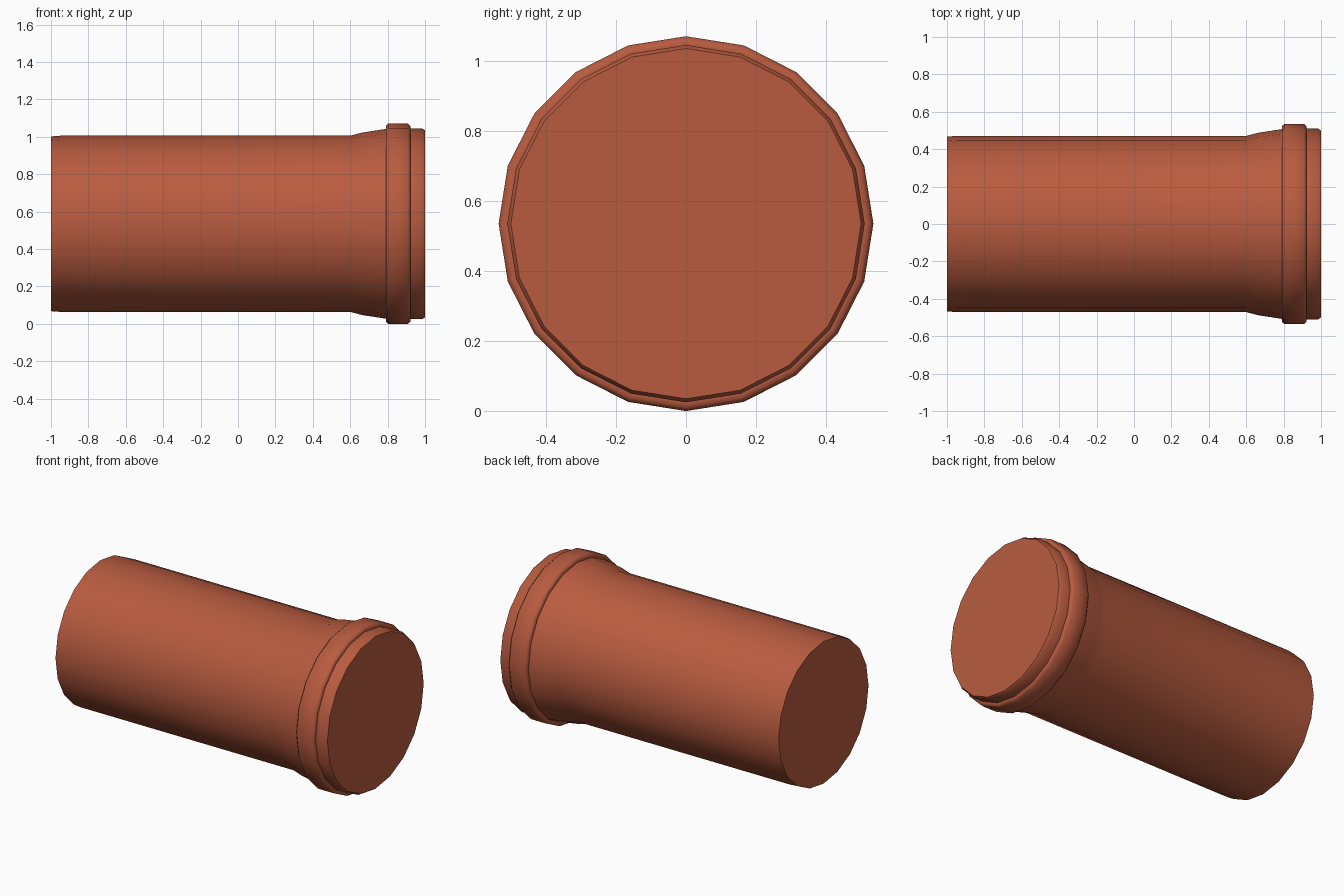
import bpy, bmesh, math

if "Cube" in bpy.data.objects:
    bpy.data.objects.remove(bpy.data.objects["Cube"])

SIDES = 20
AXIS_Z = 0.535

# Pipe outline as (x, radius): spigot end, barrel, flared socket, seal ring, lip
PROFILE = [
    (-1.0, 0.467), (-0.95, 0.471), (0.60, 0.471),
    (0.665, 0.488), (0.79, 0.507),
    (0.79, 0.523), (0.803, 0.535), (0.909, 0.535), (0.922, 0.523),
    (0.922, 0.510), (0.985, 0.510), (1.0, 0.500),
]


def lathe_x(name, profile, sides):
    """Revolve an outline about the x axis and cap both ends."""
    bm = bmesh.new()
    rings = []
    for x, r in profile:
        angles = [2 * math.pi * i / sides for i in range(sides)]
        rings.append([bm.verts.new((x, r * math.cos(a), r * math.sin(a))) for a in angles])
    for a, b in zip(rings, rings[1:]):
        for i in range(sides):
            j = (i + 1) % sides
            bm.faces.new((a[i], a[j], b[j], b[i]))
    bm.faces.new(rings[0])
    bm.faces.new(rings[-1])
    bmesh.ops.recalc_face_normals(bm, faces=bm.faces)
    mesh = bpy.data.meshes.new(name)
    bm.to_mesh(mesh)
    bm.free()
    obj = bpy.data.objects.new(name, mesh)
    bpy.context.collection.objects.link(obj)
    return obj


# Socketed drain pipe
pipe = lathe_x("drain_pipe", PROFILE, SIDES)
pipe.location.z = AXIS_Z

# Terracotta plastic
mat = bpy.data.materials.new("terracotta")
mat.diffuse_color = (0.48, 0.105, 0.05, 1)
mat.use_nodes = True
mat.node_tree.nodes["Principled BSDF"].inputs["Base Color"].default_value = mat.diffuse_color
pipe.data.materials.append(mat)

# Smooth barrel with crisp end caps and ring edges
bpy.context.view_layer.objects.active = pipe
pipe.select_set(True)
bpy.ops.object.shade_smooth_by_angle(angle=math.radians(50))
